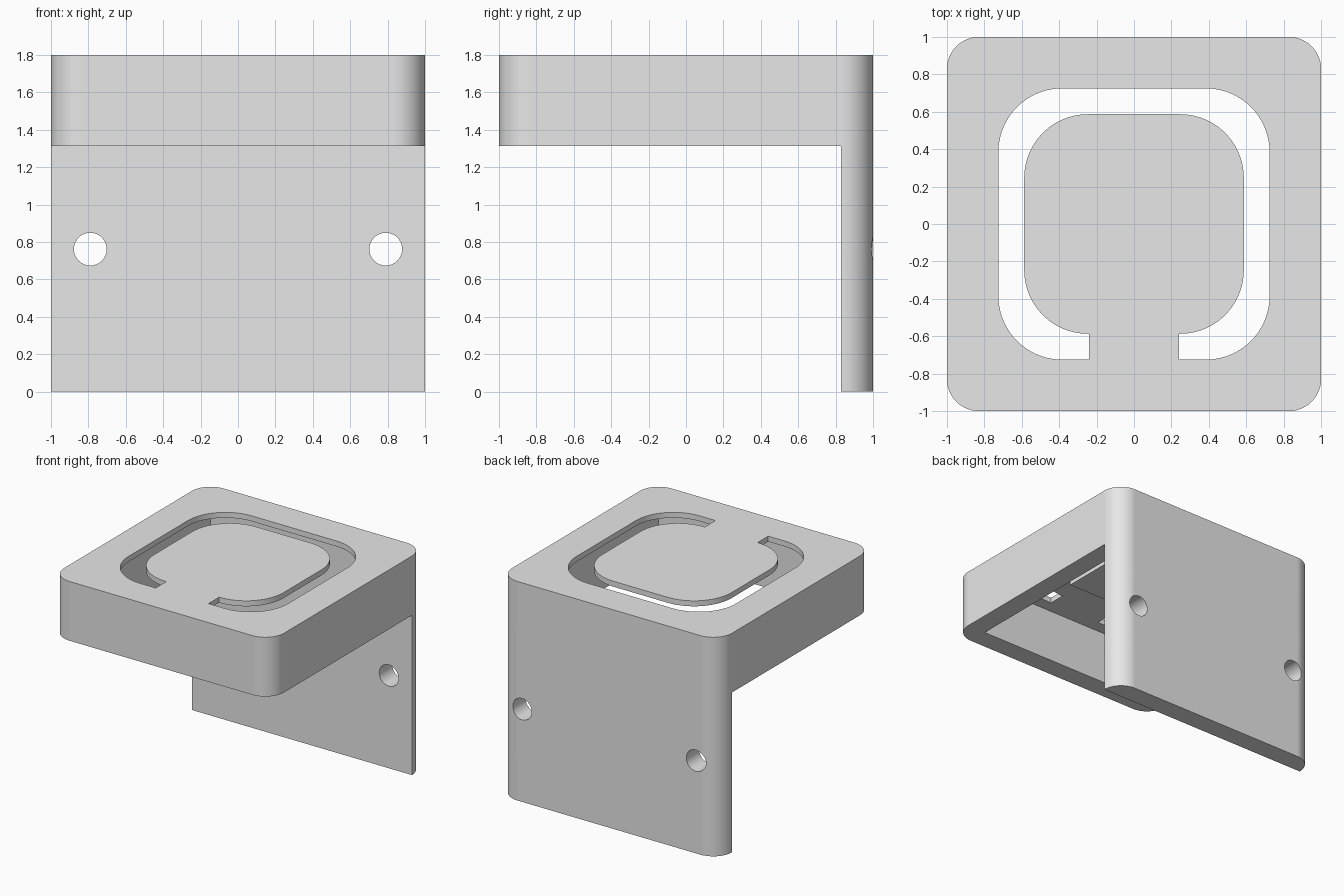
import bpy, bmesh, math

cube = bpy.data.objects.get("Cube")
if cube:
    bpy.data.objects.remove(cube, do_unlink=True)

HEIGHT = 1.8
BOX_BOTTOM = 1.313     # underside of the housing rim
INNER = 0.83           # inner face of all walls
CEILING = HEIGHT - 0.045

grey = bpy.data.materials.new("light_grey")
grey.use_nodes = True
grey.diffuse_color = (0.8, 0.8, 0.8, 1)
grey.node_tree.nodes["Principled BSDF"].inputs["Base Color"].default_value = (0.8, 0.8, 0.8, 1)


def rounded_square(half, radius, steps=14):
    """Counter-clockwise outline starting at the front right corner."""
    points = []
    c = half - radius
    for i, (sx, sy) in enumerate([(1, -1), (1, 1), (-1, 1), (-1, -1)]):
        for k in range(steps + 1):
            a = math.radians(-90 + 90 * (i + k / steps))
            points.append((sx * c + radius * math.cos(a), sy * c + radius * math.sin(a)))
    return points


def prism(name, outline, z0, z1):
    """Extrude an outline upwards."""
    bm = bmesh.new()
    face = bm.faces.new([bm.verts.new((x, y, z0)) for x, y in outline])
    top = bmesh.ops.extrude_face_region(bm, geom=[face])["geom"]
    moved = [v for v in top if isinstance(v, bmesh.types.BMVert)]
    bmesh.ops.translate(bm, vec=(0, 0, z1 - z0), verts=moved)
    bmesh.ops.recalc_face_normals(bm, faces=bm.faces)
    mesh = bpy.data.meshes.new(name)
    bm.to_mesh(mesh)
    bm.free()
    mesh.materials.append(grey)
    obj = bpy.data.objects.new(name, mesh)
    bpy.context.collection.objects.link(obj)
    return obj


def rect(x, y0, y1):
    return [(-x, y0), (x, y0), (x, y1), (-x, y1)]


def activate(obj):
    bpy.ops.object.select_all(action='DESELECT')
    obj.select_set(True)
    bpy.context.view_layer.objects.active = obj


def cut(target, cutter):
    cutter.hide_render = True
    mod = target.modifiers.new("cut", 'BOOLEAN')
    mod.operation = 'DIFFERENCE'
    mod.solver = 'EXACT'
    mod.object = cutter
    activate(target)
    bpy.ops.object.modifier_apply(modifier=mod.name)
    bpy.data.objects.remove(cutter, do_unlink=True)


# Housing and mounting plate share one rounded outline
body = prism("housing_and_back_plate", rounded_square(1, 0.17), 0, HEIGHT)

# Clear the space in front of the plate, then hollow the housing
cut(body, prism("undercut", rect(1.2, -1.2, INNER), -0.2, BOX_BOTTOM))
cut(body, prism("hollow", rect(INNER, -INNER, INNER), BOX_BOTTOM - 0.2, CEILING))

# C-shaped slot that frees the press pad, leaving a neck at the front
neck, outer, inner = 0.24, 0.725, 0.587
slot = [(neck, -outer)] + rounded_square(outer, 0.34) + [(-neck, -outer), (-neck, -inner)]
slot += rounded_square(inner, 0.34)[::-1] + [(neck, -inner)]
cut(body, prism("slot", slot, CEILING - 0.2, HEIGHT + 0.2))

# Screw holes through the plate
for side in (-1, 1):
    ring = [(0.0875 * math.cos(math.tau * k / 40), 0.0875 * math.sin(math.tau * k / 40))
            for k in range(40)]
    hole = prism("screw_hole", ring, -0.4, 0.4)
    hole.rotation_euler.x = math.radians(90)
    hole.location = (side * 0.79, 0.95, 0.762)
    bpy.context.view_layer.update()
    cut(body, hole)

# Raised block under the press pad
block = prism("press_block", rect(0.355, -0.355, 0.355), CEILING - 0.045, CEILING + 0.005)

for obj in (body, block):
    activate(obj)
    bpy.ops.object.shade_smooth_by_angle(angle=math.radians(30))
    normals = obj.modifiers.new("even_shading", 'WEIGHTED_NORMAL')
    normals.keep_sharp = True
